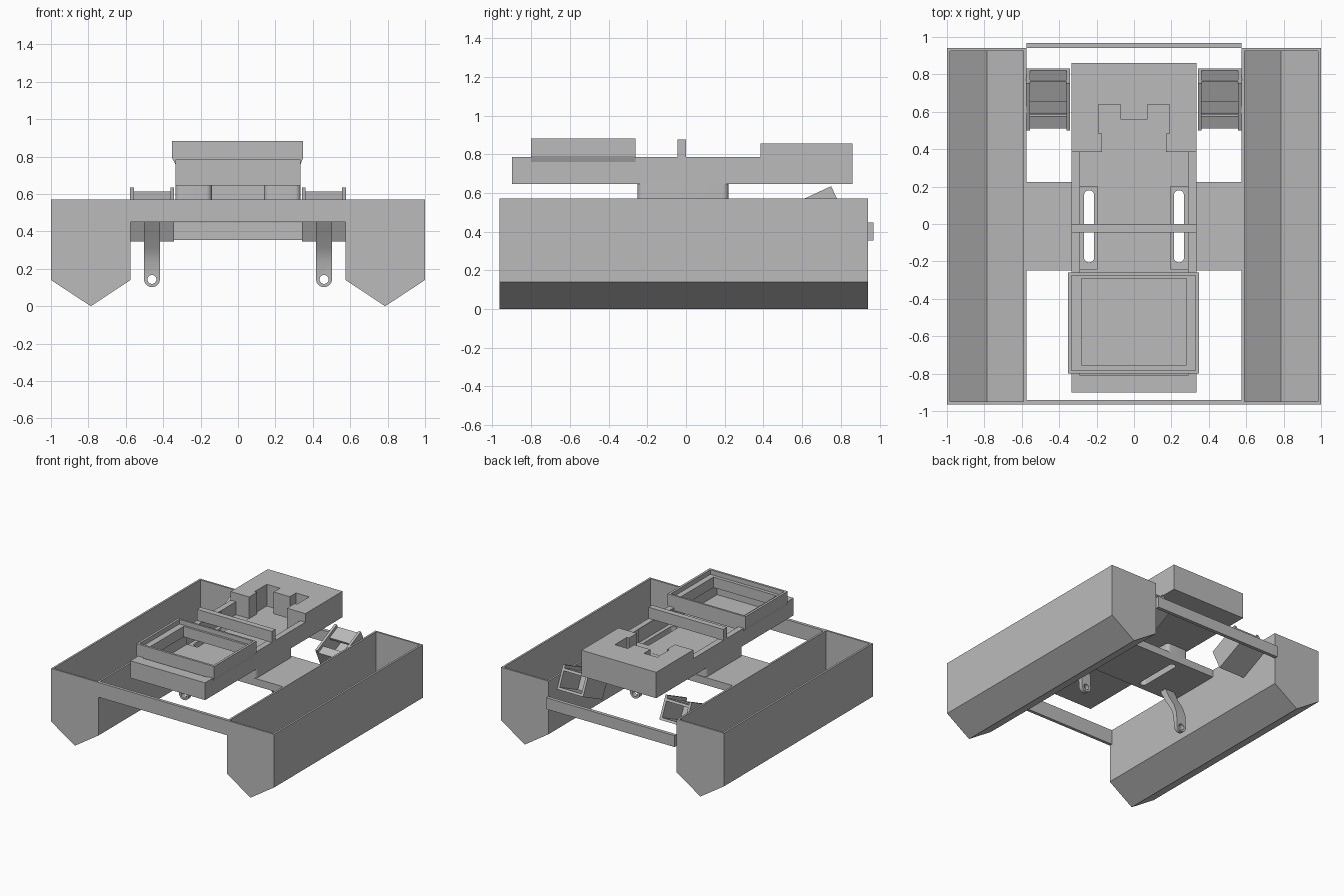
import bpy, bmesh
from math import radians, cos, sin, pi
from mathutils import Matrix, Vector

cube = bpy.data.objects.get("Cube")
if cube:
    bpy.data.objects.remove(cube, do_unlink=True)

grey = bpy.data.materials.new("plain grey")
grey.use_nodes = True
colour = (0.5, 0.5, 0.5, 1)
grey.diffuse_color = colour
grey.node_tree.nodes["Principled BSDF"].inputs["Base Color"].default_value = colour


def prism(name, points, axis, a, b):
    """Extrude a closed profile along an axis; the profile uses the other two axes in order."""
    i = "xyz".index(axis)
    bm = bmesh.new()
    rings = []
    for depth in (a, b):
        ring = []
        for p in points:
            co = list(p)
            co.insert(i, depth)
            ring.append(bm.verts.new(co))
        rings.append(ring)
    n = len(points)
    bm.faces.new(rings[0])
    bm.faces.new(rings[1])
    for k in range(n):
        j = (k + 1) % n
        bm.faces.new((rings[0][k], rings[0][j], rings[1][j], rings[1][k]))
    bmesh.ops.recalc_face_normals(bm, faces=bm.faces)
    mesh = bpy.data.meshes.new(name)
    bm.to_mesh(mesh)
    bm.free()
    mesh.materials.append(grey)
    ob = bpy.data.objects.new(name, mesh)
    bpy.context.collection.objects.link(ob)
    return ob


def box(name, x, y, z):
    return prism(name, [(x[0], y[0]), (x[1], y[0]), (x[1], y[1]), (x[0], y[1])], "z", *z)


def rounded(x, y, r, steps=6):
    """Rounded rectangle outline."""
    pts = []
    corners = [(x[1] - r, y[1] - r), (x[0] + r, y[1] - r), (x[0] + r, y[0] + r), (x[1] - r, y[0] + r)]
    for q, (cx, cy) in enumerate(corners):
        for k in range(steps + 1):
            t = (q + k / steps) * pi / 2
            pts.append((cx + r * cos(t), cy + r * sin(t)))
    return pts


def cut(ob, cutters):
    """Subtract the cutters one by one, bake the result and remove them."""
    for c in cutters:
        mod = ob.modifiers.new("cut", "BOOLEAN")
        mod.operation, mod.solver, mod.object = "DIFFERENCE", "EXACT", c
        bpy.context.view_layer.update()
        graph = bpy.context.evaluated_depsgraph_get()
        mesh = bpy.data.meshes.new_from_object(ob.evaluated_get(graph))
        ob.modifiers.clear()
        ob.data = mesh
        bpy.data.objects.remove(c, do_unlink=True)
    return ob


def smooth(ob):
    bpy.ops.object.select_all(action="DESELECT")
    ob.select_set(True)
    bpy.context.view_layer.objects.active = ob
    bpy.ops.object.shade_smooth_by_angle(angle=radians(30))


def slot(s):
    """Long through slot shared by the tray, feet and deck."""
    return prism("slot_cutter", rounded((s * .24 - .027, s * .24 + .027), (-.205, .18), .026), "z", .4, .8)


def hull_profile(s, t, top):
    """V-bottomed hull section, inset by t."""
    return [(s * x, z) for x, z in ((.575 + t, top), (1 - t, top), (1 - t, .14 + t * .5),
                                    (.787, t * 1.3), (.575 + t, .14 + t * .5))]


# Hulls and cross beams
for s, side in ((1, "left"), (-1, "right")):
    hull = prism(side + "_hull", hull_profile(s, 0, .57), "y", -.965, .94)
    cut(hull, [prism("hull_cutter", hull_profile(s, .016, .7), "y", -.95, .925)])
box("front_beam", (-.58, .58), (-.965, -.94), (.45, .57))
box("rear_beam", (-.575, .575), (.94, .968), (.355, .447))

# Deck between the hulls
deck = box("deck", (-.577, .577), (-.248, .225), (.51, .57))
cut(deck, [slot(1), slot(-1)])

# Feet under the tray
for s, side in ((1, "left"), (-1, "right")):
    foot = prism(side + "_foot", rounded(sorted((s * .14, s * .335)), (-.25, .22), .03), "z", .57, .65)
    cut(foot, [slot(s)])
    smooth(foot)
box("foot_bridge", (-.15, .15), (-.1, .1), (.57, .65))

# Tray with raised rear block
tray = prism("tray", [(-.9, .645), (.86, .645), (.86, .855), (.385, .855), (.385, .785), (-.9, .785)],
             "x", -.335, .335)
notch = [(-.17, .3), (.17, .3), (.17, .485), (.19, .485), (.19, .64), (.072, .64), (.072, .56),
         (-.072, .56), (-.072, .64), (-.19, .64), (-.19, .485), (-.17, .485)]
cutters = [box("tray_cutter", (-.288, .288), (-.81, .385), (.68, .9)),
           prism("notch_cutter", notch, "z", .679, .95)]
for s in (1, -1):
    cutters.append(box("pad_cutter", sorted((s * .195, s * .298)), (-.24, .2), (.665, .784)))
    cutters.append(slot(s))
cut(tray, cutters)

# Front box: tapered foot, stepped rim, open centre
bin_profile = [(-.335, .76), (.335, .76), (.347, .79), (.347, .882), (-.352, .882), (-.352, .79)]
front_bin = prism("front_bin", bin_profile, "y", -.8, -.26)
cut(front_bin, [box("rim_cutter", (-.333, .328), (-.782, -.275), (.845, 1)),
                box("opening_cutter", (-.282, .282), (-.755, -.292), (.7, 1))])

# Cross bar over the tray
box("cross_bar", (-.335, .335), (-.045, .001), (.785, .875))


# Hanging arms with a pierced rounded end
def arm(name, s):
    front = [(-.2, .52), (-.13, .4), (-.07, .31), (-.04, .24), (-.035, .1)]
    back = [(0, .1), (-.005, .25), (-.035, .33), (-.09, .42), (-.14, .52)]
    x = s * .46
    ob = prism(name, front + back, "x", x - .043, x + .043)
    tip = [(x - .15, .05), (x + .15, .05), (x + .15, .145), (x + .043, .145)]
    tip += [(x + .043 * cos(k * pi / 10), .145 - .043 * sin(k * pi / 10)) for k in range(1, 10)]
    tip += [(x - .043, .145), (x - .15, .145)]
    hole = [(x + .024 * cos(k * pi / 8), .143 + .024 * sin(k * pi / 8)) for k in range(16)]
    cut(ob, [prism("tip_cutter", tip, "y", -.3, .2), prism("hole_cutter", hole, "y", -.3, .2)])
    smooth(ob)


# Tilted motor brackets, built level from their upper rear corner and then turned
def bracket(side, s):
    turn = Matrix.Translation(Vector((0, .75, .635))) @ Matrix.Rotation(radians(25), 4, "X")
    inner, outer = .342, .577
    parts = [("inner_cheek", (inner, inner + .02), (-.276, 0), (-.19, 0)),
             ("outer_cheek", (outer - .02, outer), (-.276, 0), (-.19, 0)),
             ("floor", (inner, outer), (-.276, 0), (-.19, -.17)),
             ("front_wall", (inner, outer), (-.276, -.256), (-.19, -.025)),
             ("front_strip", (inner, outer), (-.276, -.204), (-.045, -.025)),
             ("rear_strip", (inner, outer), (-.116, 0), (-.045, -.025))]
    for part, x, y, z in parts:
        ob = box(side + "_bracket_" + part, sorted((s * x[0], s * x[1])), y, z)
        ob.data.transform(turn)


for s, side in ((1, "left"), (-1, "right")):
    arm(side + "_arm", s)
    bracket(side, s)
